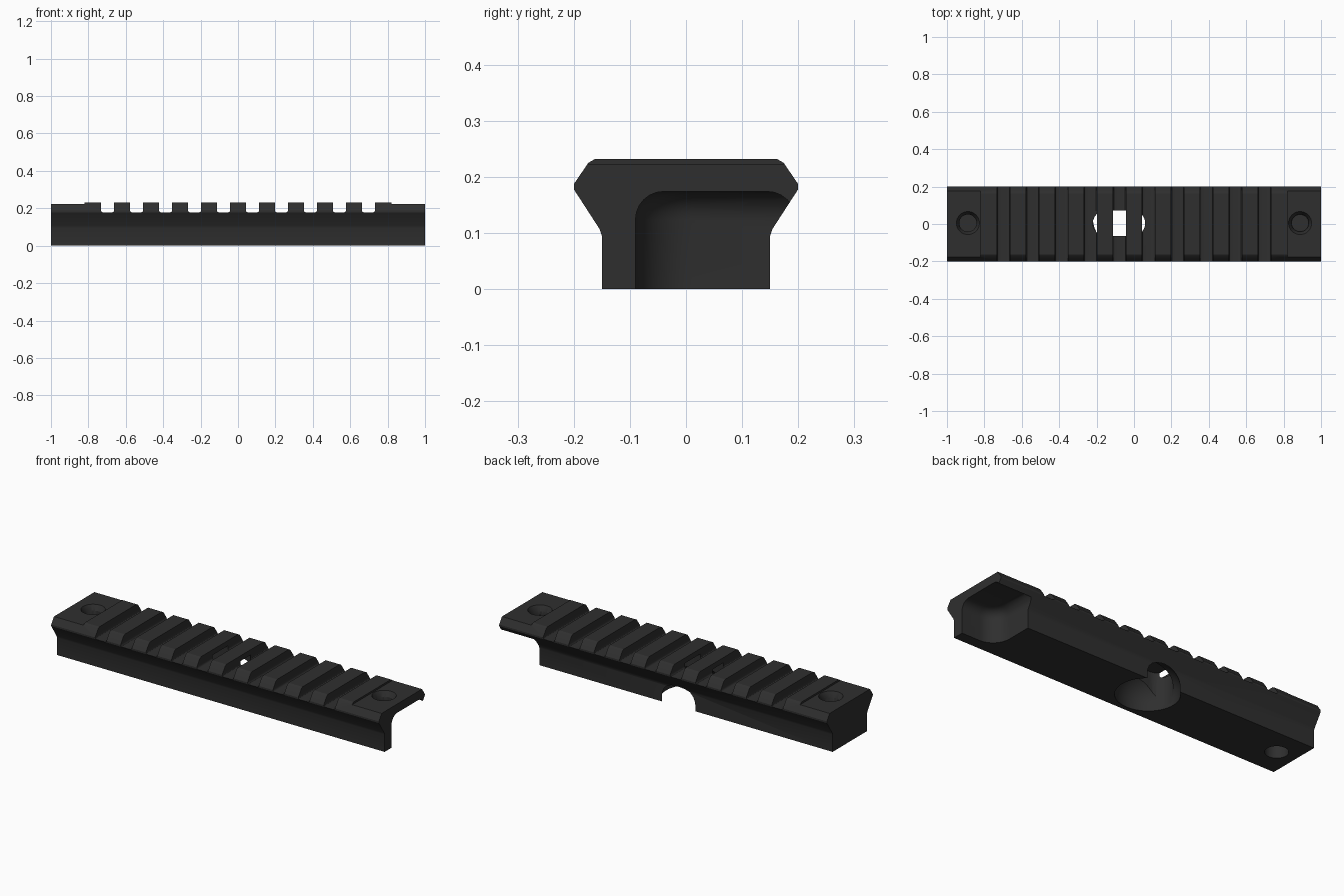
import bpy, bmesh, math
from mathutils import Matrix

if "Cube" in bpy.data.objects:
    bpy.data.objects.remove(bpy.data.objects["Cube"], do_unlink=True)

black = bpy.data.materials.new("matte black")
black.use_nodes = True
colour = (0.028, 0.028, 0.028, 1)
black.diffuse_color = colour
bsdf = black.node_tree.nodes["Principled BSDF"]
bsdf.inputs["Base Color"].default_value = colour
bsdf.inputs["Roughness"].default_value = 0.6


def make(name, bm):
    bmesh.ops.recalc_face_normals(bm, faces=bm.faces)
    mesh = bpy.data.meshes.new(name)
    bm.to_mesh(mesh)
    bm.free()
    mesh.materials.append(black)
    ob = bpy.data.objects.new(name, mesh)
    bpy.context.collection.objects.link(ob)
    return ob


def prism(points, vector):
    """Closed outline pushed along a vector."""
    bm = bmesh.new()
    face = bm.faces.new([bm.verts.new(p) for p in points])
    out = bmesh.ops.extrude_face_region(bm, geom=[face])["geom"]
    bmesh.ops.translate(bm, vec=vector, verts=[g for g in out if isinstance(g, bmesh.types.BMVert)])
    return bm


def cone(x, y, z0, z1, r0, r1):
    bm = bmesh.new()
    bmesh.ops.create_cone(bm, cap_ends=True, segments=32, radius1=r0, radius2=r1, depth=z1 - z0,
                          matrix=Matrix.Translation((x, y, (z0 + z1) / 2)))
    return bm


def cut(body, bm):
    cutter = make("cutter", bm)
    cutter.hide_render = True
    mod = body.modifiers.new("cut", "BOOLEAN")
    mod.operation, mod.solver, mod.object = "DIFFERENCE", "EXACT", cutter
    bpy.context.view_layer.objects.active = body
    bpy.ops.object.modifier_apply(modifier=mod.name)
    bpy.data.objects.remove(cutter, do_unlink=True)


# Rail body: dovetail cross-section along x
half = [(0.15, 0), (0.15, 0.095), (0.154, 0.107), (0.2, 0.178), (0.2, 0.187),
        (0.174, 0.225), (0.162, 0.232)]
outline = half + [(-y, z) for y, z in reversed(half)]
rail = make("rail", prism([(-1, y, z) for y, z in outline], (2, 0, 0)))

# Cross slots with rounded floor corners
pitch, land, floor, r = 0.155, 0.086, 0.178, 0.01
width = pitch - land
for i in range(10):
    x = (i - 4.5) * pitch
    right = [(width / 2, 0.4)] + [
        (width / 2 - r + r * math.cos(a), floor + r - r * math.sin(a))
        for a in (0, math.pi / 6, math.pi / 3, math.pi / 2)]
    slot = right + [(-px, z) for px, z in reversed(right)]
    cut(rail, prism([(x + px, -0.4, z) for px, z in slot], (0, 0.8, 0)))

# Lowered end pads with screw holes and countersinks
for s in (-1, 1):
    pad = [(s * 0.82, -0.4, 0.222), (s * 1.2, -0.4, 0.222), (s * 1.2, -0.4, 0.4), (s * 0.82, -0.4, 0.4)]
    cut(rail, prism(pad, (0, 0.8, 0)))
    cut(rail, cone(s * 0.888, 0.005, -0.1, 0.4, 0.046, 0.046))
    cut(rail, cone(s * 0.888, 0.005, 0.19, 0.23, 0.044, 0.066))
cut(rail, cone(-0.888, 0.005, -0.1, 0.12, 0.058, 0.058))

# Rounded pocket under one end, open to the end and the back
x0, y0, y1, top, r = 0.79, -0.09, 0.195, 0.174, 0.1
plan = [(1.2, y0), (1.2, y1), (x0, y1)]
plan += [(x0 + r - r * math.cos(a), y0 + r - r * math.sin(a))
         for a in [i * math.pi / 16 for i in range(9)]]
bm = prism([(x, y, -0.2) for x, y in plan], (0, 0, top + 0.2))
rim = [e for e in bm.edges if all(v.co.z > 0 for v in e.verts)
       and not all(v.co.x > 1.1 for v in e.verts)]
bmesh.ops.bevel(bm, geom=rim, offset=0.05, segments=6, profile=0.5, affect="EDGES")
cut(rail, bm)

# Domed recess in the middle, breaking out through the back
bm = bmesh.new()
bmesh.ops.create_uvsphere(bm, u_segments=40, v_segments=20, radius=1)
for v in bm.verts:
    v.co.z = v.co.z * 0.14 + 0.03 if v.co.z > -0.01 else v.co.z * 0.2 - 0.1
    v.co.x = v.co.x * 0.16 - 0.06
    v.co.y = v.co.y * 0.157 + 0.03
cut(rail, bm)

# Long oval opening that shows in the slots
oval = []
for side in (1, -1):
    for i in range(13):
        a = -math.pi / 2 + i * math.pi / 12
        oval.append((-0.08 + side * (0.072 + 0.068 * math.cos(a)), 0.004 + side * 0.068 * math.sin(a), 0.02))
cut(rail, prism(oval, (0, 0, 0.183)))

# Smooth curved walls, crisp machined edges
bpy.ops.object.select_all(action="DESELECT")
rail.select_set(True)
bpy.context.view_layer.objects.active = rail
bpy.ops.object.shade_smooth_by_angle(angle=math.radians(30))
